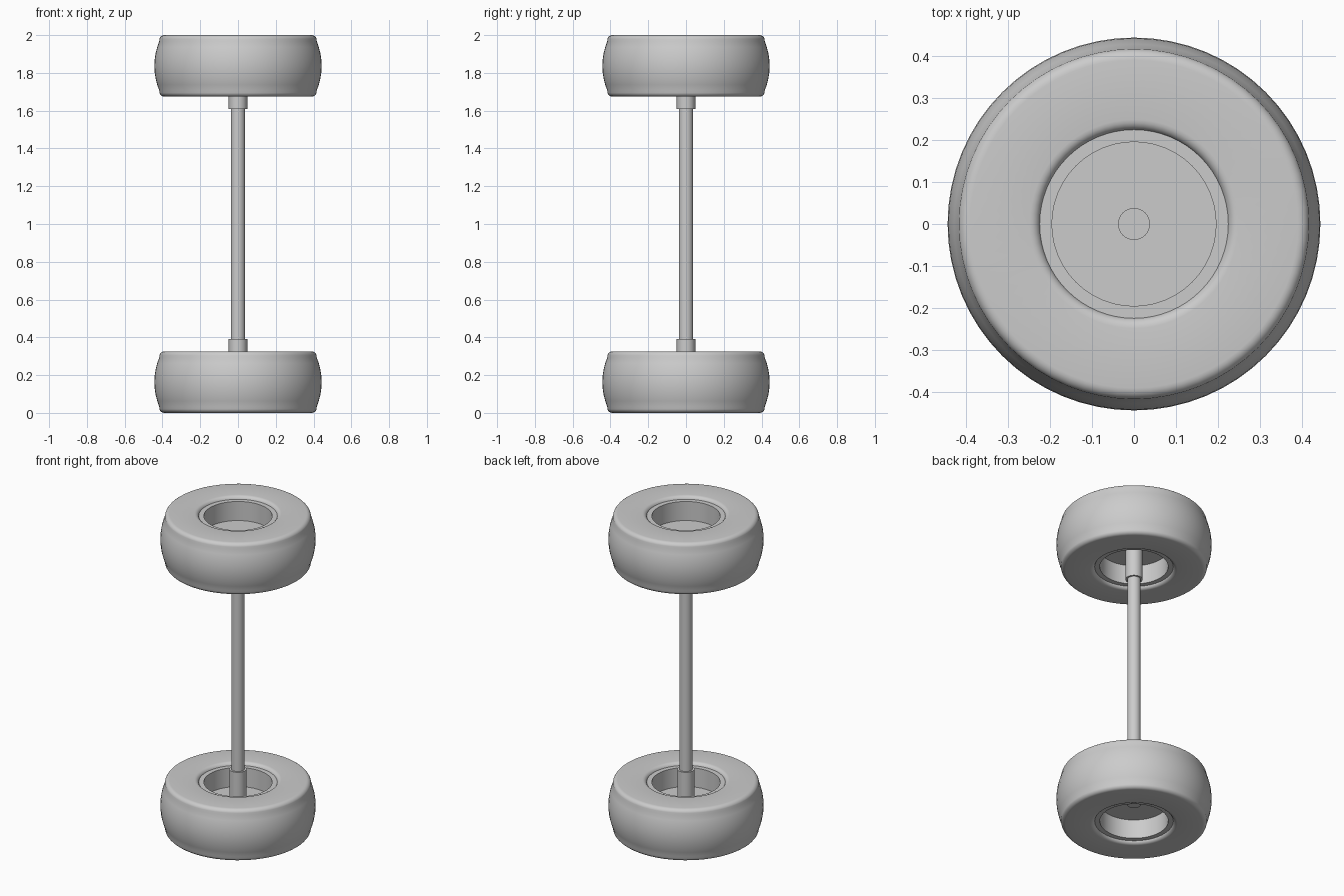
import bpy
import bmesh
import math
from mathutils import Matrix, Vector

cube = bpy.data.objects.get("Cube")
if cube:
    bpy.data.objects.remove(cube, do_unlink=True)

grey = bpy.data.materials.new("plain_grey")
grey.use_nodes = True
colour = (0.6, 0.6, 0.6, 1)
grey.diffuse_color = colour
grey.node_tree.nodes["Principled BSDF"].inputs["Base Color"].default_value = colour

HALF = 0.163  # half of the wheel width


def lathe(name, profile, z, steps, closed, angle):
    """Spin a (radius, height) profile about the z axis."""
    bm = bmesh.new()
    verts = [bm.verts.new((r, 0, h)) for r, h in profile]
    edges = [bm.edges.new(pair) for pair in zip(verts, verts[1:])]
    if closed:
        edges.append(bm.edges.new((verts[-1], verts[0])))
    bmesh.ops.spin(bm, geom=verts + edges, axis=(0, 0, 1), cent=(0, 0, 0),
                   angle=math.tau, steps=steps, use_duplicate=False)
    bmesh.ops.remove_doubles(bm, verts=bm.verts, dist=0.0001)
    bmesh.ops.recalc_face_normals(bm, faces=bm.faces)
    return finish(name, bm, z, angle)


def cylinder(name, radius, low, high, steps=32):
    bm = bmesh.new()
    bmesh.ops.create_cone(bm, cap_ends=True, segments=steps, radius1=radius,
                          radius2=radius, depth=high - low)
    return finish(name, bm, (low + high) / 2, 30)


def finish(name, bm, z, angle):
    mesh = bpy.data.meshes.new(name)
    bm.to_mesh(mesh)
    bm.free()
    mesh.materials.append(grey)
    obj = bpy.data.objects.new(name, mesh)
    obj.location.z = z
    bpy.context.collection.objects.link(obj)
    bpy.ops.object.select_all(action="DESELECT")
    obj.select_set(True)
    bpy.context.view_layer.objects.active = obj
    bpy.ops.object.shade_smooth_by_angle(angle=math.radians(angle))
    return obj


def arc(r, h, radius, start, end, count=5):
    """Points of a rounded corner, angles in degrees."""
    turns = [math.radians(start + (end - start) * i / count) for i in range(count + 1)]
    return [(r + radius * math.cos(t), h + radius * math.sin(t)) for t in turns]


# Tyre section: bulging tread, rounded shoulders and rounded inner lips
tread = [(0.443 - 0.026 * (h / 0.13) ** 2, h) for h in (0, 0.035, 0.07, 0.1, 0.13)]
shoulder = arc(0.39, HALF - 0.027, 0.027, 15, 90)
lip = arc(0.248, HALF - 0.025, 0.025, 90, 180)
upper = tread + shoulder + lip
tyre = upper + [(r, -h) for r, h in reversed(upper[1:])]

# Rim section: a plain barrel set slightly inside the tyre
rim = [(0.195, 0.145), (0.228, 0.145), (0.228, -0.145), (0.195, -0.145)]

for side, z, inward in (("lower", HALF, 1), ("upper", 2 - HALF, -1)):
    lathe(side + "_tyre", tyre, z, 64, True, 40)
    lathe(side + "_rim", rim, z, 48, True, 30)
    cylinder(side + "_wheel_disc", 0.2, z - 0.025, z + 0.025, 48)
    ends = sorted((z, z + inward * 0.228))
    cylinder(side + "_hub_collar", 0.049, *ends)

# Axle runs through both wheels and ends just outside the discs
cylinder("axle", 0.038, HALF - 0.037, 2 - HALF + 0.037)
